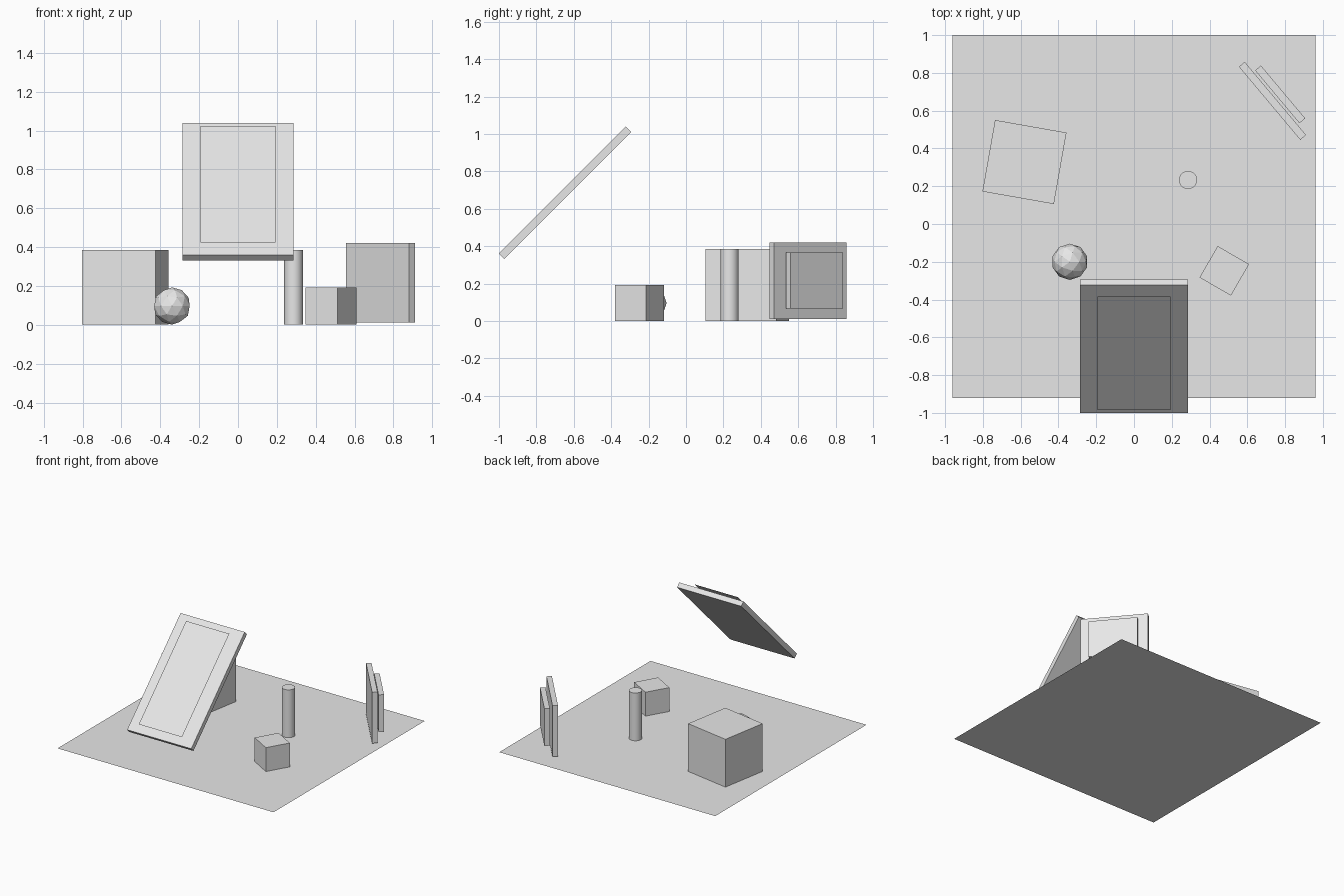
import bpy
from math import radians

cube = bpy.data.objects.get("Cube")
if cube:
    bpy.data.objects.remove(cube, do_unlink=True)

grey = bpy.data.materials.new("plain_grey")
grey.use_nodes = True
grey.diffuse_color = (0.8, 0.8, 0.8, 1)
grey.node_tree.nodes["Principled BSDF"].inputs["Base Color"].default_value = grey.diffuse_color


def finish(name):
    ob = bpy.context.object
    ob.name = name
    ob.data.materials.append(grey)
    return ob


def box(name, size, location, tilt=0, turn=0):
    bpy.ops.mesh.primitive_cube_add(size=1, location=location,
                                    rotation=(radians(tilt), 0, radians(turn)))
    ob = finish(name)
    ob.scale = size
    return ob


def sheet(name, width, depth, location, tilt=0):
    bpy.ops.mesh.primitive_plane_add(size=1, location=location,
                                     rotation=(radians(tilt), 0, 0))
    ob = finish(name)
    ob.scale = (width, depth, 1)
    return ob


# Floor
sheet("floor", 1.92, 1.92, (0, 0.04, 0))

# Crates
box("large_crate", (0.384, 0.384, 0.384), (-0.58, 0.328, 0.193), turn=-10)
box("small_crate", (0.192, 0.192, 0.192), (0.478, -0.248, 0.097), turn=-30)

# Post
bpy.ops.mesh.primitive_cylinder_add(vertices=32, radius=0.048, depth=0.384,
                                    location=(0.286, 0.233, 0.193))
finish("post")
bpy.ops.object.shade_smooth_by_angle(angle=radians(40))

# Faceted ball
bpy.ops.mesh.primitive_ico_sphere_add(subdivisions=2, radius=0.096,
                                      location=(-0.34, -0.2, 0.097))
finish("ball")

# Tilted board with a thin sheet floating in front of it
box("tilted_board", (0.57, 0.96, 0.04), (0, -0.647, 0.686), tilt=45)
sheet("tilted_board_sheet", 0.384, 0.85, (0, -0.685, 0.724), tilt=45)

# Standing board with a smaller backing board behind it
box("standing_board", (0.505, 0.04, 0.41), (0.733, 0.652, 0.216), turn=-50)
box("backing_board", (0.365, 0.04, 0.3), (0.774, 0.686, 0.216), turn=-50)
